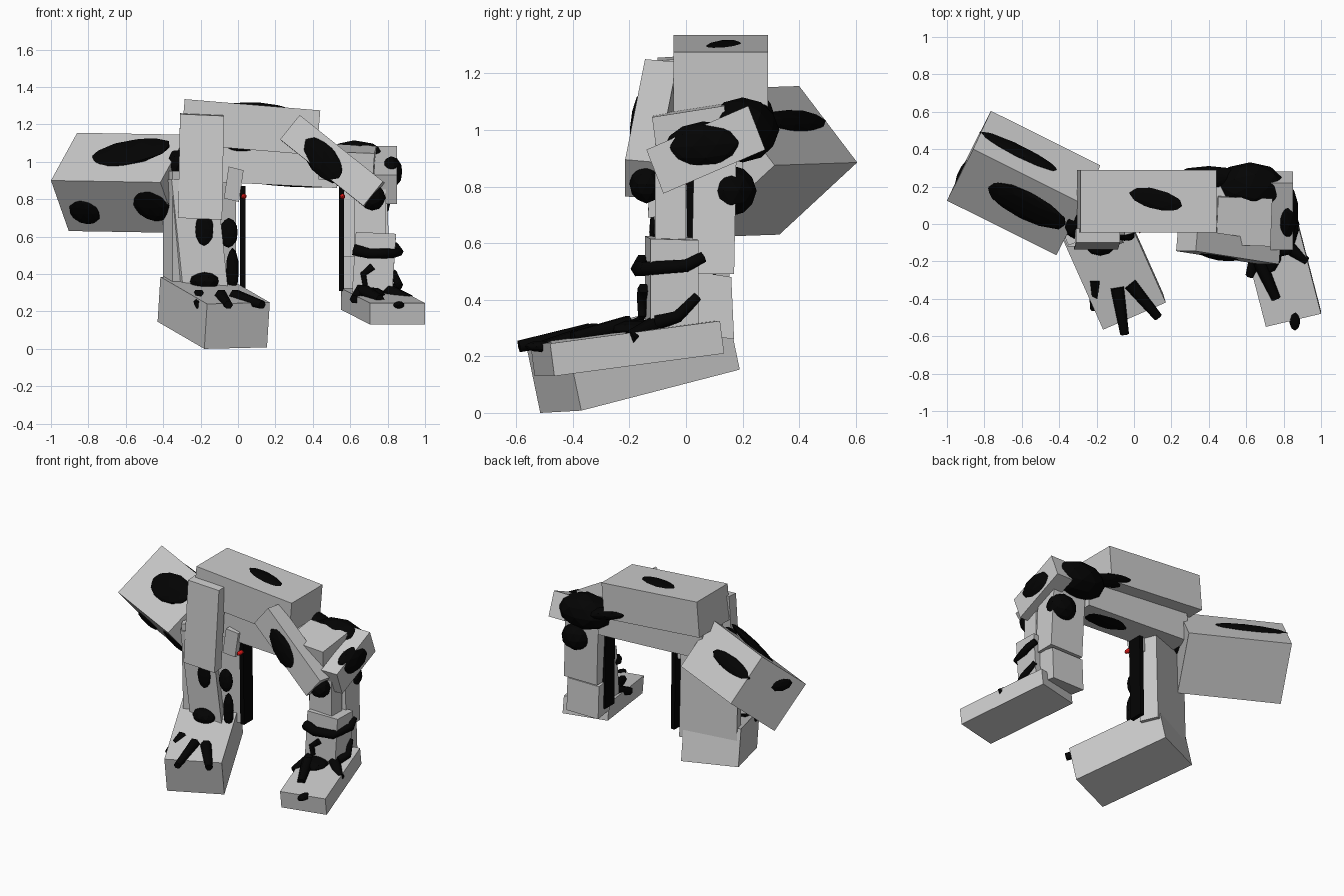
import bpy, bmesh, math
from mathutils import Vector, Matrix

if "Cube" in bpy.data.objects:
    bpy.data.objects.remove(bpy.data.objects["Cube"])


def material(name, colour):
    m = bpy.data.materials.new(name)
    m.diffuse_color = colour
    m.use_nodes = True
    m.node_tree.nodes["Principled BSDF"].inputs["Base Color"].default_value = m.diffuse_color
    return m


BLACK = material("black", (0.001, 0.001, 0.001, 1))
RED = material("red", (0.8, 0.01, 0.01, 1))


def finish(bm, name, mat=None):
    bmesh.ops.recalc_face_normals(bm, faces=bm.faces[:])
    me = bpy.data.meshes.new(name)
    bm.to_mesh(me)
    bm.free()
    ob = bpy.data.objects.new(name, me)
    bpy.context.collection.objects.link(ob)
    if mat:
        me.materials.append(mat)
    return ob


def box(name, corner, u, v, w, mat=None):
    """Slanted box from one corner and three edge vectors."""
    c, u, v, w = map(Vector, (corner, u, v, w))
    bm = bmesh.new()
    bmesh.ops.create_cube(bm, size=1)
    for p in bm.verts:
        a = p.co + Vector((.5, .5, .5))
        p.co = c + u * a.x + v * a.y + w * a.z
    return finish(bm, name, mat)


def blob(name, centre, radii, rot=(0, 0, 0), mat=BLACK):
    """Faceted ellipsoid, turned by degrees around x, then y, then z."""
    bm = bmesh.new()
    bmesh.ops.create_icosphere(bm, subdivisions=2, radius=1)
    m = Matrix.Translation(centre)
    for axis, deg in zip("ZYX", reversed(rot)):
        m = m @ Matrix.Rotation(math.radians(deg), 4, axis)
    bm.transform(m @ Matrix.Diagonal((*radii, 1)))
    return finish(bm, name, mat)


def limb(name, points, r):
    """Black limb along a few points, tapering to its end."""
    cu = bpy.data.curves.new(name, 'CURVE')
    cu.dimensions = '3D'
    cu.bevel_depth = r
    cu.bevel_resolution = 1
    cu.use_fill_caps = True
    s = cu.splines.new('POLY')
    s.points.add(len(points) - 1)
    for i, (p, q) in enumerate(zip(s.points, points)):
        p.co = (*q, 1)
        p.radius = 1 - .35 * i / (len(points) - 1)
    cu.materials.append(BLACK)
    ob = bpy.data.objects.new(name, cu)
    bpy.context.collection.objects.link(ob)


# head and body
box("head_box", (-.86, .40, 1.155), (.585, -.292, -.01), (.095, .205, -.27), (-.14, -.275, -.255))
box("upper_body", (-.285, -.045, 1.335), (.725, 0, -.06), (0, .335, 0), (-.02, 0, -.24))
box("lower_body", (-.26, -.02, 1.10), (.80, 0, -.04), (0, .22, 0), (-.01, 0, -.2))

# feet
box("left_foot", (-.165, -.565, .24), (.335, .145, .008), (-.25, .56, .145), (-.015, .05, -.24))
box("right_foot", (.705, -.55, .245), (.295, .07, 0), (-.155, .6, .08), (0, .015, -.115))

# left leg
box("left_front_thigh", (-.31, -.10, 1.255), (.235, 0, -.01), (0, .075, .005), (-.01, -.035, -.555))
box("left_shin", (-.355, -.12, .905), (.24, .0, 0), (-.06, .12, 0), (.06, .02, -.57))
box("left_rear_leg", (-.40, 0, .95), (.34, .14, 0), (.05, -.115, 0), (0, .02, -.65))
box("left_knee", (-.05, -.06, .975), (.08, .02, -.02), (0, .12, 0), (-.025, 0, -.17))

# right leg
box("right_front_thigh", (.33, -.145, 1.25), (-.105, 0, -.13), (.445, -.07, -.355), (.01, .115, -.01))
box("right_hip", (.44, -.11, 1.055), (.29, -.01, -.01), (.01, .255, .04), (-.01, .02, -.15))
box("right_outer_hip", (.73, -.14, .93), (.12, 0, 0), (0, .36, .155), (0, .06, -.155))
box("right_rear_thigh", (.54, .03, 1.0), (.25, 0, 0), (0, .15, 0), (.02, -.01, -.51))
box("right_rear_shin", (.55, .03, .50), (.24, 0, 0), (0, .13, -.02), (0, .01, -.22))
box("right_knee_core", (.62, -.11, .92), (.17, 0, 0), (0, .11, 0), (0, 0, -.42))
box("right_shin", (.63, -.145, .625), (.215, .02, -.01), (0, .17, -.005), (-.02, 0, -.32))

# black inner creature, showing through the boxes
blob("back_hump", (.12, .13, 1.28), (.19, .07, .036), (0, 5, -14))
blob("belly", (.3, .09, .89), (.26, .11, .025), (0, 3, 0))
blob("chest", (.02, .03, 1.08), (.12, .07, .035))
blob("rump", (.62, .2, 1.0), (.19, .13, .115))
blob("back_side", (.4, .25, 1.06), (.2, .06, .04), (0, 15, 0))
blob("neck", (-.32, .06, .98), (.07, .14, .09))
blob("head_patch", (-.58, .10, 1.05), (.25, .025, .1), (-47, -8, -26))
blob("head_cheek_patch", (-.82, .19, .73), (.09, .02, .08), (37, 0, -26))
blob("head_cheek_front", (-.46, -.02, .77), (.11, .03, .11), (37, 0, -26))
blob("head_end", (-.91, .27, .93), (.03, .09, .05), (0, 0, -26))
blob("head_top", (-.62, .39, 1.03), (.24, .02, .05), (37, 0, -26))
blob("right_thigh_patch", (.455, -.165, 1.01), (.15, .03, .08), (0, 50, -9))
blob("right_hip_patch", (.82, .065, .945), (.06, .145, .085), (4, 0, 0))
blob("right_knee_blob", (.72, .16, .785), (.1, .09, .09))
blob("right_knee_front", (.72, -.14, .81), (.07, .06, .07), (0, -30, 0))
blob("left_shin_patch", (-.18, -.11, .64), (.05, .02, .09))
blob("left_ankle", (-.18, -.11, .36), (.08, .06, .05))
blob("left_inner_upper", (-.05, -.06, .62), (.05, .03, .08))
blob("left_inner_lower", (-.03, -.06, .42), (.035, .03, .12))

# inner leg sheets with red tips
for side, x in (("left", .025), ("right", .553)):
    box(side + "_inner_sheet", (x - .014, .0, .87), (.028, 0, 0), (0, .1, 0), (0, .01, -.56), BLACK)
    blob(side + "_red_tip", (x + .006, -.02, .815), (.015, .03, .015), mat=RED)

# right shin bands and toes
limb("right_shin_band", [(.62, -.15, .53), (.70, -.165, .51), (.82, -.14, .51), (.86, 0, .52), (.84, .06, .55)], .034)
limb("right_shin_curl", [(.72, -.15, .44), (.67, -.155, .40), (.68, -.155, .34)], .022)
limb("right_ankle_loop", [(.83, -.1, .32), (.86, -.03, .34), (.83, .04, .41)], .028)
for i, (a, b) in enumerate((((.66, -.15), (.62, -.28)), ((.67, -.2), (.76, -.4)), ((.80, -.1), (.92, -.2)))):
    limb(f"right_toe_{i}", [(a[0], a[1], .31), (b[0], b[1], .265)], .038)
blob("right_claw_tip", (.86, -.51, .235), (.03, .06, .02))
blob("right_foot_top", (.70, -.16, .29), (.09, .11, .04))

# left toes
for i, (a, b) in enumerate((((-.21, -.3), (-.21, -.46)), ((-.09, -.34), (-.05, -.59)), ((-.02, -.32), (.13, -.5)))):
    limb(f"left_toe_{i}", [(a[0], a[1], .285), (b[0], b[1], .235)], .036)
